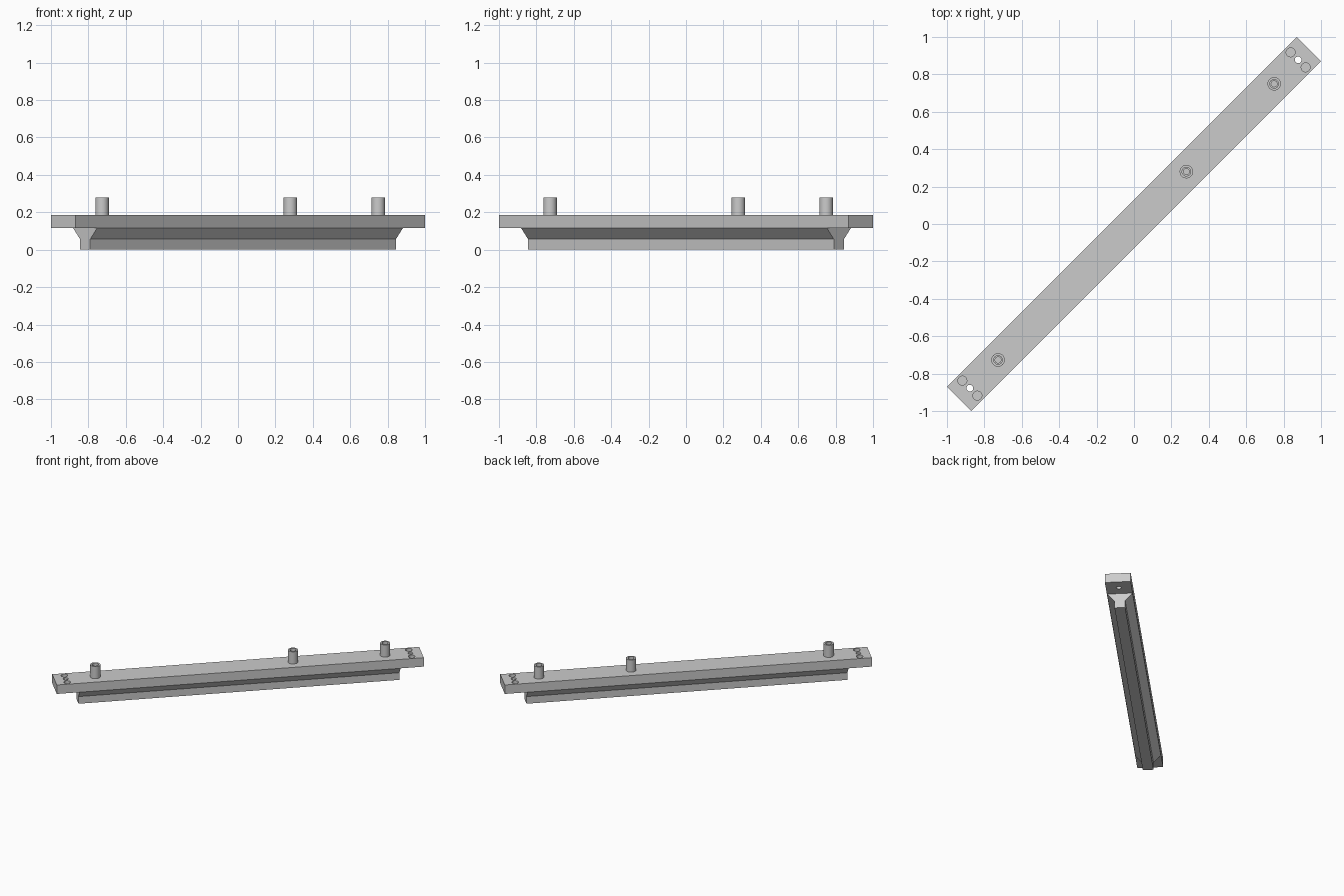
import bpy, bmesh, math
from mathutils import Matrix

old = bpy.data.objects.get("Cube")
if old:
    bpy.data.objects.remove(old, do_unlink=True)

grey = bpy.data.materials.new("light grey")
grey.use_nodes = True
grey.diffuse_color = (0.6, 0.6, 0.6, 1)
grey.node_tree.nodes["Principled BSDF"].inputs["Base Color"].default_value = (0.6, 0.6, 0.6, 1)

# The whole rail lies along the diagonal: local x runs along its length
DIAGONAL = Matrix.Rotation(math.radians(45), 4, "Z")
HALF_LENGTH, HALF_WIDTH = 1.322, 0.092
PLATE_LOW, PLATE_TOP = 0.115, 0.185
PIN_TOP = 0.28


def finish(bm, name, smooth=False):
    bmesh.ops.recalc_face_normals(bm, faces=bm.faces)
    bm.transform(DIAGONAL)
    mesh = bpy.data.meshes.new(name)
    bm.to_mesh(mesh)
    bm.free()
    mesh.materials.append(grey)
    obj = bpy.data.objects.new(name, mesh)
    bpy.context.collection.objects.link(obj)
    if smooth:
        shade(obj)
    return obj


def shade(obj):
    bpy.ops.object.select_all(action="DESELECT")
    obj.select_set(True)
    bpy.context.view_layer.objects.active = obj
    bpy.ops.object.shade_smooth_by_angle(angle=math.radians(30))


def extrude_section(name, section, half_length):
    """Sweep a y-z section along the rail."""
    bm = bmesh.new()
    face = bm.faces.new([bm.verts.new((-half_length, y, z)) for y, z in section])
    out = bmesh.ops.extrude_face_region(bm, geom=[face])["geom"]
    verts = [v for v in out if isinstance(v, bmesh.types.BMVert)]
    bmesh.ops.translate(bm, verts=verts, vec=(2 * half_length, 0, 0))
    return finish(bm, name)


def lathe(name, profile, x, y=0, sides=32):
    """Turn an r-z profile around a vertical axis."""
    bm = bmesh.new()
    verts = [bm.verts.new((r, 0, z)) for r, z in profile]
    edges = [bm.edges.new(pair) for pair in zip(verts, verts[1:])]
    bmesh.ops.spin(bm, geom=verts + edges, axis=(0, 0, 1), cent=(0, 0, 0),
                   angle=math.tau, steps=sides)
    bmesh.ops.remove_doubles(bm, verts=bm.verts, dist=0.0001)
    bmesh.ops.translate(bm, verts=bm.verts, vec=(x, y, 0))
    return finish(bm, name, smooth=True)


# Top plate
plate = extrude_section("top_plate", [
    (-HALF_WIDTH, PLATE_LOW), (HALF_WIDTH, PLATE_LOW),
    (HALF_WIDTH, PLATE_TOP), (-HALF_WIDTH, PLATE_TOP)], HALF_LENGTH)

# Flared keel under the plate
right_side = [(0.038, 0), (0.038, 0.056), (0.09, PLATE_LOW)]
left_side = [(-y, z) for y, z in reversed(right_side)]
extrude_section("keel", right_side + left_side, 1.156)

# End holes: a through hole between two blind holes
for end in (-1, 1):
    for y, radius, floor in ((0, 0.018, 0.05), (-0.057, 0.024, 0.135), (0.057, 0.024, 0.135)):
        profile = [(0, floor), (radius, floor), (radius, 0.25), (0, 0.25)]
        cutter = lathe("hole_cutter", profile, end * 1.241, y)
        cutter.hide_render = True
        cut = plate.modifiers.new("hole", "BOOLEAN")
        cut.operation = "DIFFERENCE"
        cut.solver = "EXACT"
        cut.object = cutter
        bpy.context.view_layer.objects.active = plate
        bpy.ops.object.modifier_apply(modifier=cut.name)
        bpy.data.objects.remove(cutter, do_unlink=True)
shade(plate)

# Hollow pins with a stepped bore
pin_profile = [
    (0.036, PLATE_TOP - 0.01), (0.036, PIN_TOP), (0.023, PIN_TOP),
    (0.023, 0.21), (0.016, 0.21), (0.016, PLATE_TOP + 0.002), (0, PLATE_TOP + 0.002)]
for label, x in (("left", 1.06), ("middle", 0.396), ("right", -1.028)):
    lathe(label + "_pin", pin_profile, x)
